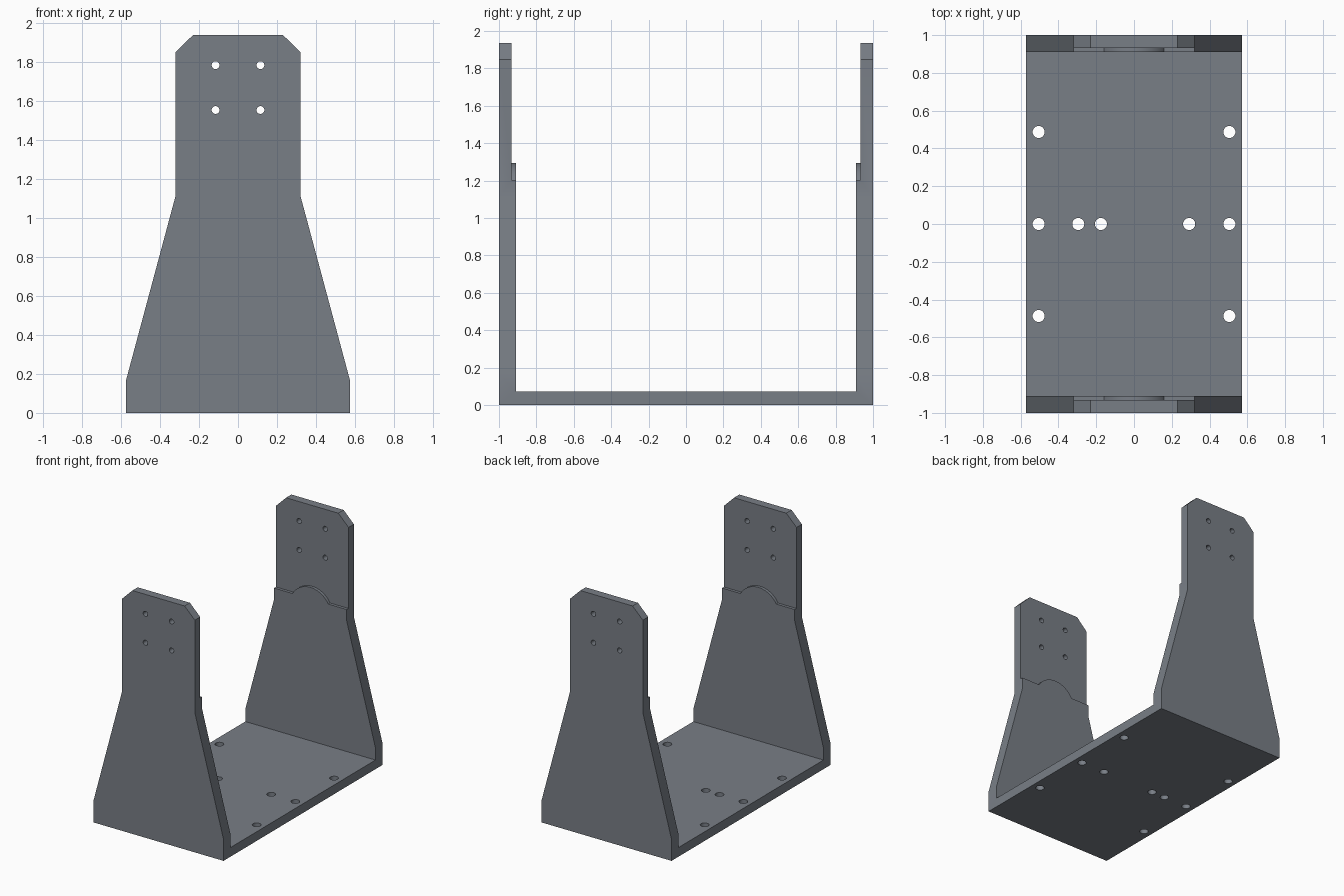
import bpy, bmesh
from math import sin, cos, asin, pi
from mathutils import Matrix

if "Cube" in bpy.data.objects:
    bpy.data.objects.remove(bpy.data.objects["Cube"])


def make_object(name, bm):
    bmesh.ops.recalc_face_normals(bm, faces=bm.faces)
    mesh = bpy.data.meshes.new(name)
    bm.to_mesh(mesh)
    bm.free()
    obj = bpy.data.objects.new(name, mesh)
    bpy.context.collection.objects.link(obj)
    return obj


def prism(name, profile, half_depth):
    """Front-view (x, z) outline extruded along y, centred on y = 0."""
    bm = bmesh.new()
    face = bm.faces.new([bm.verts.new((x, -half_depth, z)) for x, z in profile])
    new = bmesh.ops.extrude_face_region(bm, geom=[face])["geom"]
    verts = [v for v in new if isinstance(v, bmesh.types.BMVert)]
    bmesh.ops.translate(bm, verts=verts, vec=(0, 2 * half_depth, 0))
    return make_object(name, bm)


def add_hole(bm, radius, depth, matrix):
    bmesh.ops.create_cone(bm, cap_ends=True, segments=32, radius1=radius,
                          radius2=radius, depth=depth, matrix=matrix)


def carve(obj, cutter):
    cutter.hide_render = True
    mod = obj.modifiers.new("carve", 'BOOLEAN')
    mod.operation = 'DIFFERENCE'
    mod.solver = 'EXACT'
    mod.object = cutter
    bpy.context.view_layer.objects.active = obj
    bpy.ops.object.modifier_apply(modifier=mod.name)
    bpy.data.objects.remove(cutter)


# Solid block with the tapered, chamfered front outline
half = [(0.573, 0), (0.573, 0.17), (0.32, 1.112), (0.32, 1.848), (0.23, 1.937)]
bracket = prism("u_bracket", half + [(-x, z) for x, z in reversed(half)], 1.0)

# Space between the two walls, above the base plate
carve(bracket, prism("gap_cutter", [(-1, 0.073), (1, 0.073), (1, 2.5), (-1, 2.5)], 0.91))

# Thinner upper walls, leaving a step with a round bump in the middle
step_z, centre_z, radius = 1.203, 1.112, 0.182
start = asin((step_z - centre_z) / radius)
arc = [start + (pi - 2 * start) * i / 24 for i in range(25)]
outline = [(1, 2.4), (1, step_z)]
outline += [(radius * cos(a), centre_z + radius * sin(a)) for a in arc]
outline += [(-1, step_z), (-1, 2.4)]
carve(bracket, prism("step_cutter", outline, 0.933))

# Mounting holes: four through both walls, nine through the base
holes = bmesh.new()
for x in (-0.115, 0.115):
    for z in (1.552, 1.782):
        add_hole(holes, 0.02, 2.4, Matrix.Translation((x, 0, z)) @ Matrix.Rotation(pi / 2, 4, 'X'))
base_holes = [(x, y) for x in (-0.505, 0.505) for y in (-0.487, 0, 0.487)]
base_holes += [(-0.295, 0), (-0.175, 0), (0.292, 0)]
for x, y in base_holes:
    add_hole(holes, 0.032, 0.4, Matrix.Translation((x, y, 0)))
carve(bracket, make_object("hole_cutter", holes))

# Dark blue-grey metal
metal = bpy.data.materials.new("dark_metal")
metal.diffuse_color = (0.19, 0.21, 0.24, 1)
metal.use_nodes = True
metal.node_tree.nodes["Principled BSDF"].inputs["Base Color"].default_value = metal.diffuse_color
bracket.data.materials.clear()
bracket.data.materials.append(metal)

# Smooth hole walls, sharp plate edges
bracket.select_set(True)
bpy.context.view_layer.objects.active = bracket
bpy.ops.object.shade_smooth_by_angle(angle=0.4)
